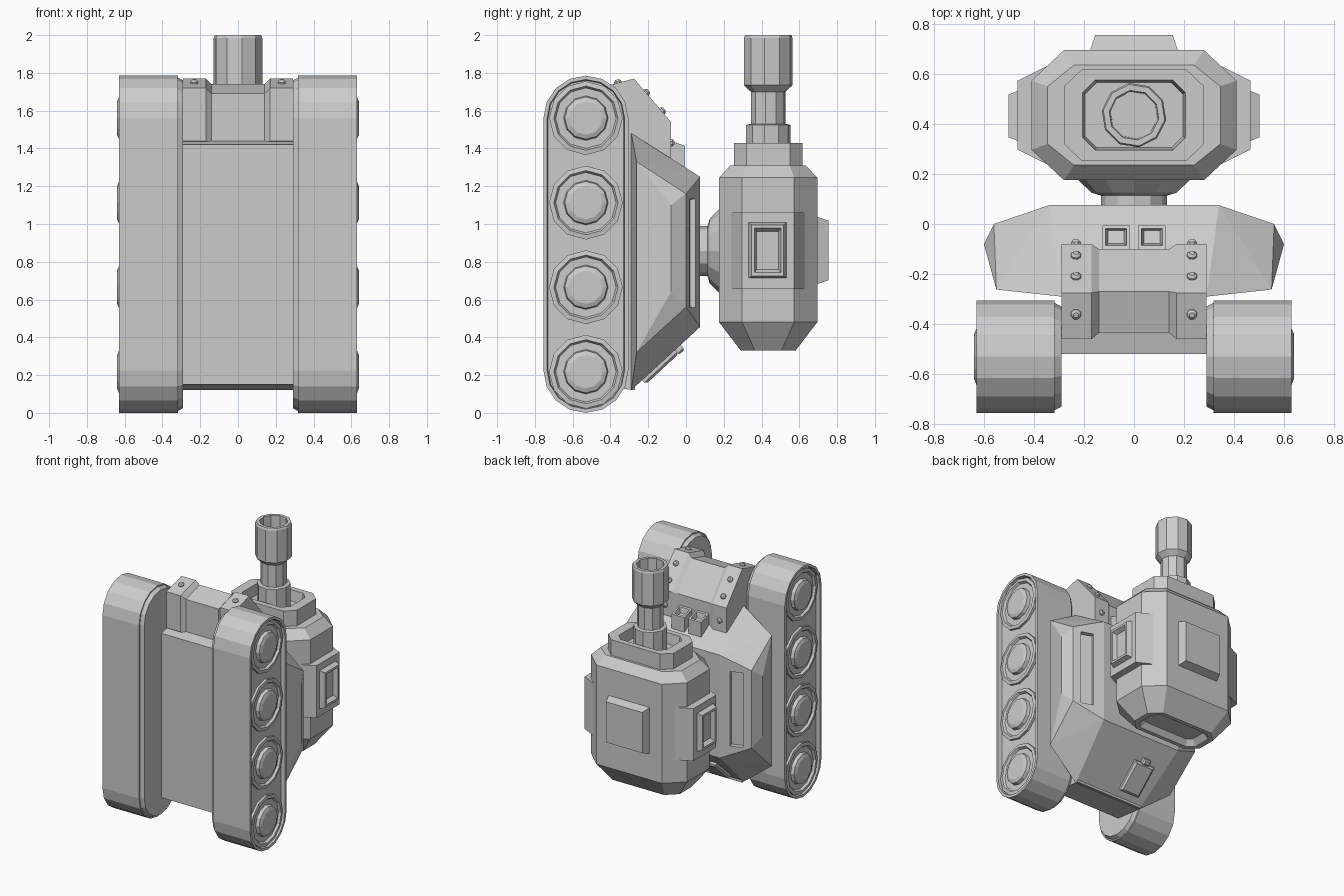
import bpy, bmesh
from math import sin, cos, pi
from mathutils import Vector as V

if "Cube" in bpy.data.objects:
    bpy.data.objects.remove(bpy.data.objects["Cube"])


def finish(name, bm):
    bmesh.ops.recalc_face_normals(bm, faces=bm.faces)
    me = bpy.data.meshes.new(name)
    bm.to_mesh(me)
    bm.free()
    ob = bpy.data.objects.new(name, me)
    bpy.context.collection.objects.link(ob)
    return ob


def loft(name, rings):
    """Skin a list of equal-length rings and cap both ends."""
    bm = bmesh.new()
    vs = [[bm.verts.new(p) for p in r] for r in rings]
    n = len(vs[0])
    for a, b in zip(vs, vs[1:]):
        for i in range(n):
            bm.faces.new((a[i], a[(i + 1) % n], b[(i + 1) % n], b[i]))
    bm.faces.new(vs[0])
    bm.faces.new(vs[-1])
    return finish(name, bm)


def hull(name, pts):
    bm = bmesh.new()
    for p in pts:
        bm.verts.new(p)
    bmesh.ops.convex_hull(bm, input=bm.verts)
    bmesh.ops.dissolve_limit(bm, angle_limit=0.02, verts=bm.verts, edges=bm.edges)
    return finish(name, bm)


def lathe(name, centre, axis, profile, n):
    """Revolve (radius, height) pairs around the x, y or z axis."""
    w = V(axis)
    u = w.orthogonal().normalized()
    v = w.cross(u)
    return loft(name, [[V(centre) + w * h + (u * cos(t) + v * sin(t)) * r
                        for t in ((i + .5) * 2 * pi / n for i in range(n))]
                       for r, h in profile])


def plate(name, c, u, v, n, levels):
    """Stack of rectangles (half width, half height, offset along n)."""
    c, u, v, n = V(c), V(u), V(v), V(n)
    return loft(name, [[c + u * a * w + v * b * h + n * d
                        for a, b in ((-1, -1), (1, -1), (1, 1), (-1, 1))]
                       for w, h, d in levels])


def extrude_x(name, profile, x0, x1):
    return loft(name, [[(x, y, z) for y, z in profile] for x in (x0, x1)])


def stadium(x, r, seg=8):
    pts = []
    for zc, start in ((1.56, 0), (.225, pi)):
        for i in range(seg + 1):
            t = start + pi * i / seg
            pts.append((x, -.53 + r * cos(t), zc + r * sin(t)))
    return pts


def octagon(z, hx, hy, cx, cy):
    """Chamfered rectangle centred on the turret axis."""
    return [(x, TY + y, z) for x, y in (
        (hx, cy), (cx, hy), (-cx, hy), (-hx, cy),
        (-hx, -cy), (-cx, -hy), (cx, -hy), (hx, -cy))]


TY, TZ = .435, .857      # turret axis
X, Y, Z = (1, 0, 0), (0, 1, 0), (0, 0, 1)

# lower hull and sloped upper hull
extrude_x("lower_hull", [(-.52, .15), (-.27, .12), (-.27, 1.48), (-.52, 1.42)], -.29, .29)
section = [(.34, .075, .455, 1.25), (.56, 0, .56, 1.16), (.60, -.08, .64, 1.10),
           (.55, -.262, .32, 1.33), (.29, -.29, .12, 1.48)]
upper = hull("upper_hull", [(s * x, y, z) for x, y, a, b in section
                            for z in (a, b) for s in (1, -1)])

# vision slots cut in the hull cheeks
for s in (1, -1):
    n = V((s * .075, .22, 0)).normalized()
    cut = plate("slot_cutter", (s * .457, .035, .845), V((s * .22, -.075, 0)).normalized(),
                Z, n, [(.045, .285, -.03), (.05, .29, .03)])
    cut.hide_render = True
    cut.hide_viewport = True
    m = upper.modifiers.new("slot", 'BOOLEAN')
    m.object, m.operation, m.solver = cut, 'DIFFERENCE', 'EXACT'

# engine deck with side rails and bolts
deck = [(-.435, 1.42), (-.435, 1.69), (-.27, 1.74), (-.1, 1.53), (-.1, 1.3), (-.3, 1.3)]
rail = [(-.46, 1.44), (-.46, 1.72), (-.275, 1.77), (-.08, 1.54), (-.08, 1.3), (-.3, 1.3)]
extrude_x("engine_deck", deck, -.285, .285)
for s in (1, -1):
    loft("deck_rail", [[(s * x, y, z) for y, z in p]
                       for x, p in ((.14, deck), (.17, rail), (.29, rail))])
    for y, z, ny, nz in ((-.36, 1.747, -.26, .96), (-.212, 1.695, .76, .65),
                         (-.128, 1.597, .76, .65), (-.08, 1.43, 1, 0)):
        lathe("rail_bolt", (s * .232, y, z), V((0, ny, nz)).normalized(),
              [(.021, -.01), (.021, .008), (.011, .018)], 8)

# driver periscopes
for s in (1, -1):
    plate("periscope", (s * .071, -.052, 1.43), X, (0, 1, -.35), Z,
          [(.055, .047, -.2), (.055, .047, 0), (.042, .034, 0), (.032, .026, -.04)])

# floor hatch on the lower slope
hv, hn = (0, .733, .68), V((0, .68, -.733))
hc = V((-.14, -.145, .255))
plate("slope_hatch", hc, X, hv, hn, [(.085, .12, -.02), (.085, .12, .018), (.07, .105, .03)])
plate("hatch_hinge", hc + V(hv) * .135, X, hv, hn,
      [(.03, .022, -.02), (.03, .022, .025), (.02, .012, .035)])

# tracks and road wheels
for s in (1, -1):
    loft("track", [stadium(s * x, r) for x, r in
                   ((.29, .19), (.29, .2), (.318, .215), (.318, .225),
                    (.63, .225), (.63, .205), (.6, .2))])
    for i in range(4):
        lathe("road_wheel", (0, -.53, .218 + i * .4475), (s, 0, 0),
              [(.195, .59), (.195, .618), (.17, .622), (.16, .605),
               (.118, .605), (.112, .63), (.088, .64)], 12)

# turret ring
lathe("turret_neck", (0, 0, TZ), Y, [(.132, .05), (.132, .14)], 12)
lathe("turret_collar", (0, 0, TZ), Y, [(.12, .11), (.17, .125), (.225, .178), (.225, .2)], 12)

# turret body with recessed underside
loft("turret_body", [
    octagon(.37, .22, .085, .19, .055), octagon(.33, .26, .115, .21, .065),
    octagon(.33, .30, .145, .22, .07), octagon(.48, .41, .26, .28, .138),
    octagon(1.245, .41, .26, .28, .138), octagon(1.31, .345, .2, .24, .115)])

# open mantlet frame
loft("mantlet_frame", [
    octagon(1.28, .28, .182, .21, .115), octagon(1.43, .28, .182, .21, .115),
    octagon(1.43, .205, .14, .155, .09), octagon(1.35, .195, .13, .15, .085)])

# gun barrel with hollow muzzle
lathe("gun_barrel", (0, TY, 0), Z,
      [(.119, 1.33), (.119, 1.525), (.093, 1.53), (.093, 1.7), (.13, 1.735),
       (.13, 1.985), (.124, 2), (.1, 2), (.095, 1.78)], 10)

# turret side boxes with framed windows
for s in (1, -1):
    side = ((.3, .2), (.34, .2), (.465, .138), (.465, -.138), (.34, -.2), (.3, -.2))
    loft("side_box", [[(s * x, TY + y, z) for x, y in side] for z in (.655, 1.06)])
    plate("side_window", (s * .465, TY - .003, .86), Y, Z, (s, 0, 0),
          [(.1, .147, -.02), (.1, .147, 0), (.085, .135, .037),
           (.07, .118, .037), (.058, .1, .006)])

# raised panel on the turret roof
plate("roof_panel", (0, .69, .86), X, Z, Y, [(.177, .18, -.02), (.177, .18, 0), (.155, .157, .065)])
